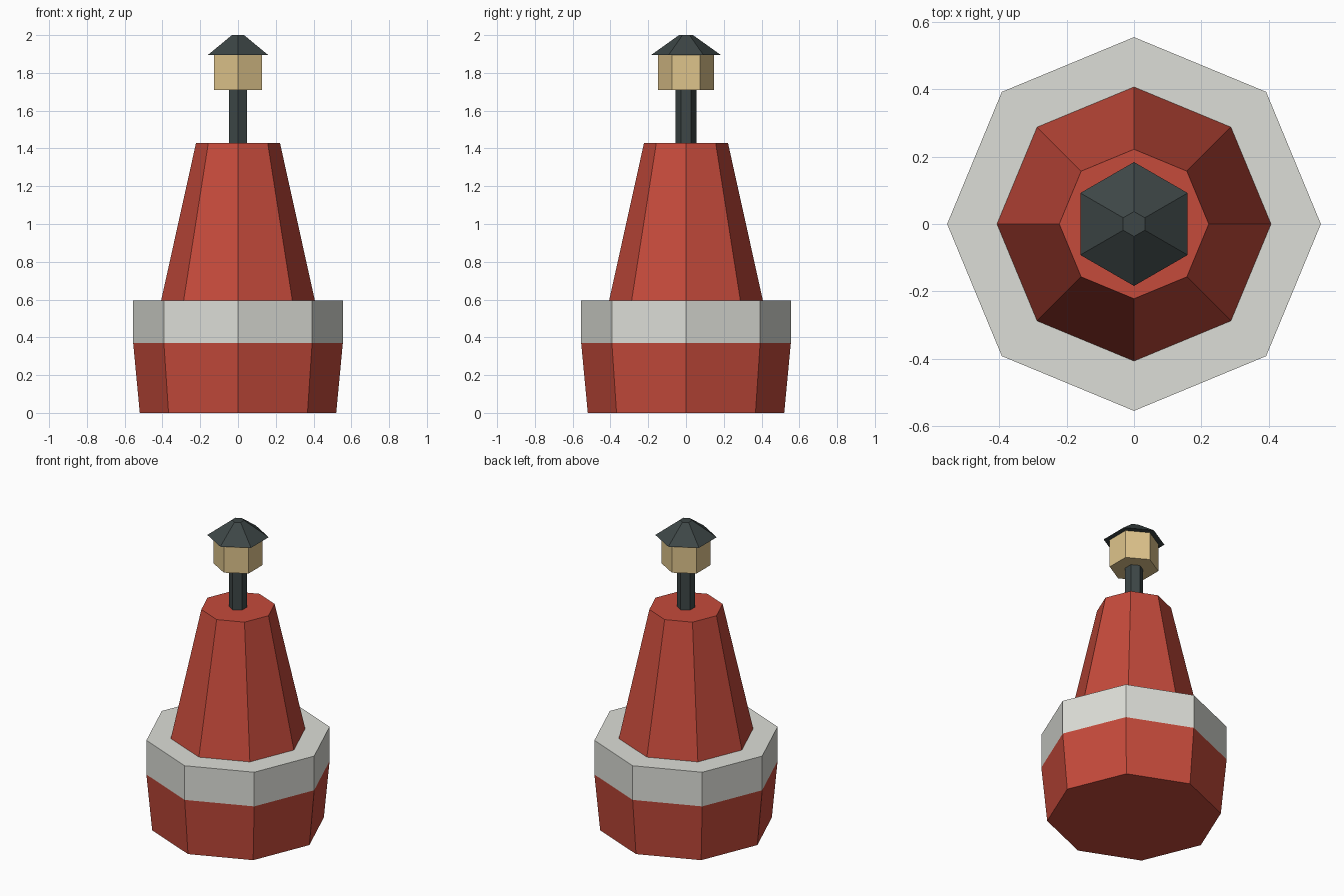
import bpy
import bmesh
from math import cos, sin, pi

cube = bpy.data.objects.get("Cube")
if cube:
    bpy.data.objects.remove(cube, do_unlink=True)


def make_material(name, color):
    mat = bpy.data.materials.new(name)
    mat.use_nodes = True
    rgba = (*color, 1.0)
    mat.diffuse_color = rgba
    mat.node_tree.nodes["Principled BSDF"].inputs["Base Color"].default_value = rgba
    return mat


def frustum(name, sides, r_low, r_high, z_low, z_high, mat):
    """Closed flat-sided frustum with one corner pointing along +y."""
    bm = bmesh.new()
    rings = []
    for r, z in ((r_low, z_low), (r_high, z_high)):
        angles = [pi / 2 + 2 * pi * i / sides for i in range(sides)]
        rings.append([bm.verts.new((r * cos(a), r * sin(a), z)) for a in angles])
    low, high = rings
    for i in range(sides):
        j = (i + 1) % sides
        bm.faces.new((low[i], low[j], high[j], high[i]))
    bm.faces.new(low[::-1])
    bm.faces.new(high)
    mesh = bpy.data.meshes.new(name)
    bm.to_mesh(mesh)
    bm.free()
    mesh.materials.append(mat)
    obj = bpy.data.objects.new(name, mesh)
    bpy.context.collection.objects.link(obj)
    return obj


red = make_material("buoy red", (0.56, 0.069, 0.044))
white = make_material("off white", (0.72, 0.73, 0.68))
dark = make_material("dark slate", (0.047, 0.062, 0.062))
glow = make_material("lamp cream", (0.73, 0.55, 0.26))

# Eight-sided float, band and tower
frustum("float_base", 8, 0.52, 0.555, 0.0, 0.37, red)
frustum("float_band", 8, 0.555, 0.555, 0.37, 0.595, white)
frustum("tower", 8, 0.407, 0.222, 0.595, 1.43, red)

# Six-sided lantern on its post
frustum("lamp_post", 6, 0.055, 0.055, 1.43, 1.71, dark)
frustum("lamp", 6, 0.147, 0.147, 1.71, 1.895, glow)
frustum("lamp_roof", 6, 0.184, 0.037, 1.895, 2.0, dark)
